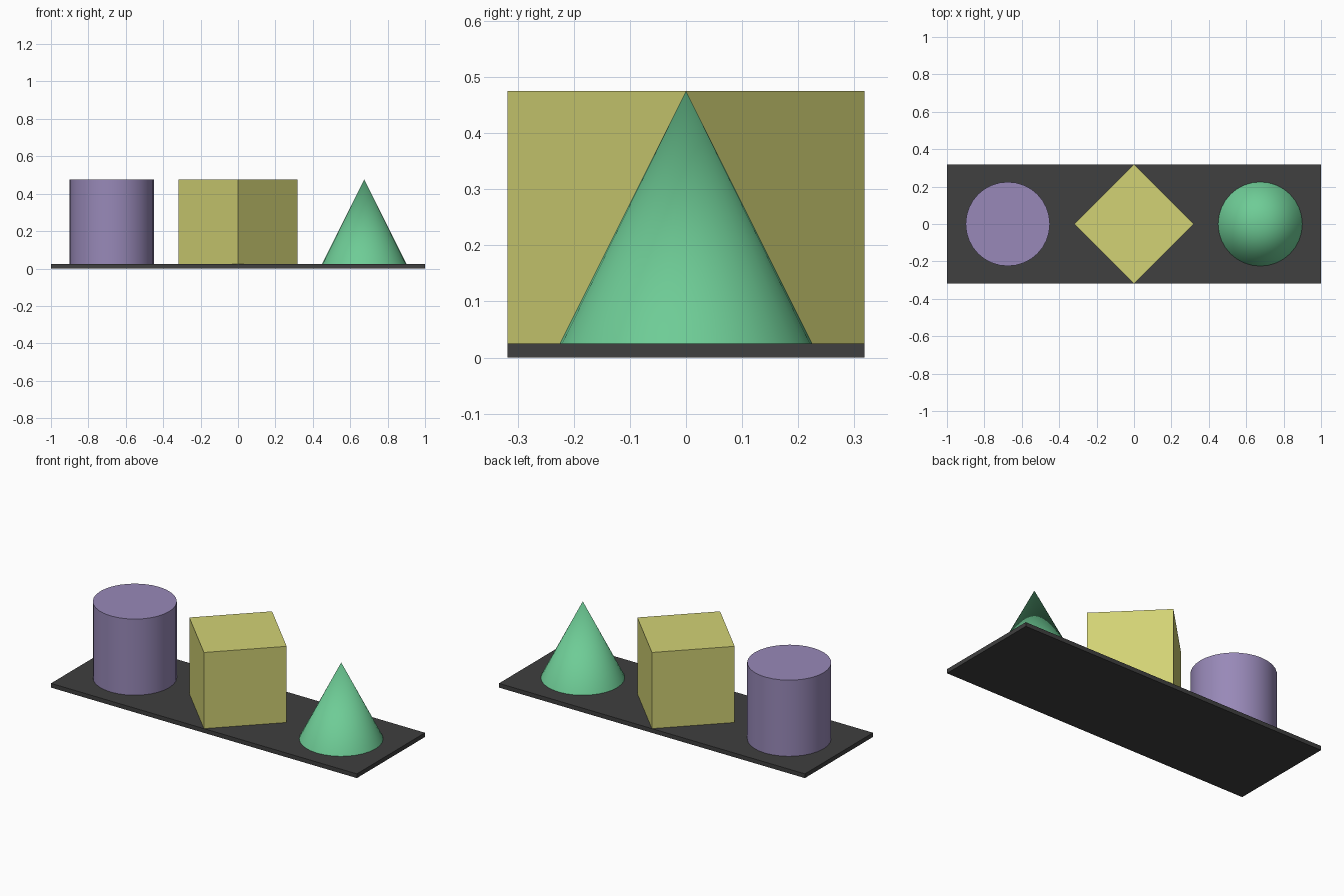
import bpy
import math

if "Cube" in bpy.data.objects:
    bpy.data.objects.remove(bpy.data.objects["Cube"])

BASE_T = 0.025      # plate thickness
S = 0.45            # height and width of every solid
HALF = S / math.sqrt(2)
MID_Z = BASE_T + S / 2


def material(name, rgb):
    mat = bpy.data.materials.new(name)
    mat.diffuse_color = (*rgb, 1.0)
    mat.use_nodes = True
    mat.node_tree.nodes["Principled BSDF"].inputs["Base Color"].default_value = mat.diffuse_color
    return mat


def finish(name, mat, smooth=False):
    obj = bpy.context.object
    obj.name = name
    obj.data.materials.append(mat)
    bpy.ops.object.transform_apply(location=False, rotation=True, scale=True)
    if smooth:
        bpy.ops.object.shade_smooth_by_angle(angle=math.radians(40))
    return obj


# Base plate
bpy.ops.mesh.primitive_cube_add(size=1, location=(0, 0, BASE_T / 2))
bpy.context.object.scale = (2, 2 * HALF, BASE_T)
finish("base_plate", material("charcoal", (0.05, 0.05, 0.05)))

# Cylinder on the left
bpy.ops.mesh.primitive_cylinder_add(vertices=32, radius=S / 2, depth=S,
                                    location=(-1.5 * S, 0, MID_Z))
finish("cylinder", material("purple", (0.314, 0.25, 0.479)), smooth=True)

# Cube in the middle, turned on its corner
bpy.ops.mesh.primitive_cube_add(size=S, location=(0, 0, MID_Z),
                                rotation=(0, 0, math.pi / 4))
finish("cube", material("yellow", (0.645, 0.645, 0.178)))

# Cone on the right
bpy.ops.mesh.primitive_cone_add(vertices=32, radius1=S / 2, radius2=0, depth=S,
                                location=(1.5 * S, 0, MID_Z))
finish("cone", material("green", (0.156, 0.604, 0.305)), smooth=True)
